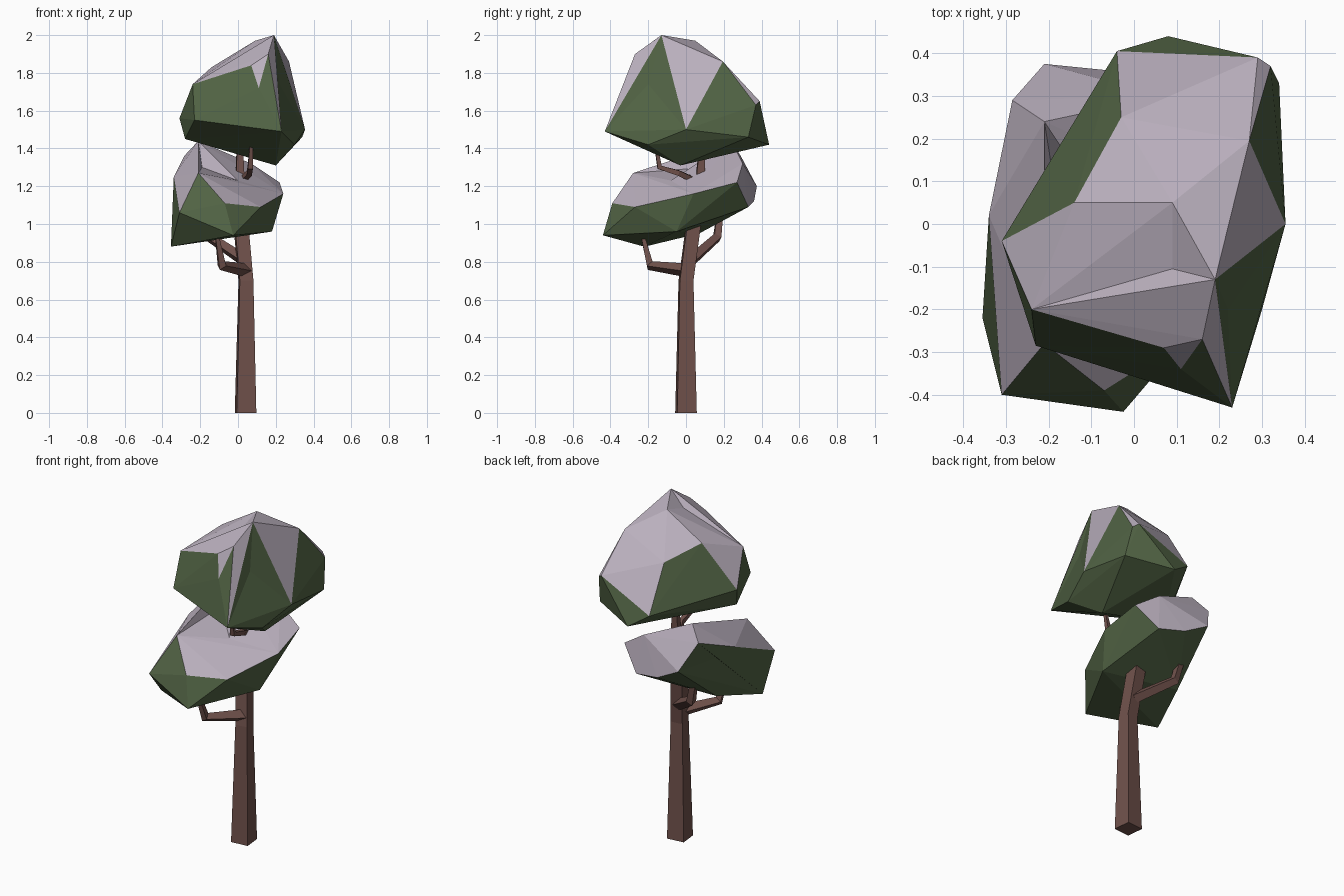
import bpy, bmesh, math
from mathutils import Vector
from mathutils.geometry import closest_point_on_tri

if "Cube" in bpy.data.objects:
    bpy.data.objects.remove(bpy.data.objects["Cube"])


def material(name, color):
    m = bpy.data.materials.new(name)
    m.diffuse_color = (*color, 1)
    m.use_nodes = True
    m.node_tree.nodes["Principled BSDF"].inputs["Base Color"].default_value = m.diffuse_color
    return m


BARK = material("brown bark", (0.16, 0.082, 0.070))
LEAF = material("dark green foliage", (0.083, 0.125, 0.058))
SNOW = material("grey lilac snow", (0.50, 0.44, 0.52))


def finish(bm, name, mats):
    bmesh.ops.recalc_face_normals(bm, faces=bm.faces)
    me = bpy.data.meshes.new(name)
    bm.to_mesh(me)
    bm.free()
    for m in mats:
        me.materials.append(m)
    ob = bpy.data.objects.new(name, me)
    bpy.context.collection.objects.link(ob)
    return ob


def limb(name, path):
    """Square tapering limb through (x, y, z, half_width) points."""
    bm = bmesh.new()
    pts = [Vector(p[:3]) for p in path]
    rings = []
    for i, p in enumerate(path):
        d = pts[min(i + 1, len(pts) - 1)] - pts[max(i - 1, 0)]
        q = Vector((0, 0, 1)).rotation_difference(d.normalized())
        ring = []
        for k in range(4):
            a = math.radians(45 + 90 * k + 6)
            off = Vector((math.cos(a), math.sin(a), 0)) * p[3] * 1.414
            ring.append(bm.verts.new(pts[i] + q @ off))
        rings.append(ring)
    for r0, r1 in zip(rings, rings[1:]):
        for k in range(4):
            bm.faces.new((r0[k], r0[(k + 1) % 4], r1[(k + 1) % 4], r1[k]))
    bm.faces.new(rings[0][::-1])
    bm.faces.new(rings[-1])
    return finish(bm, name, [BARK])


def crown(name, points, dents, snow_height, snow_slope):
    """Faceted clump: hull of points, pushed-in dents, snow on high or flat faces."""
    bm = bmesh.new()
    for p in points:
        bm.verts.new(p)
    bmesh.ops.convex_hull(bm, input=bm.verts[:])
    loose = [v for v in bm.verts if not v.link_faces]
    bmesh.ops.delete(bm, geom=loose, context='VERTS')
    for d in map(Vector, dents):
        face = min(bm.faces, key=lambda f: (closest_point_on_tri(
            d, *[v.co for v in f.verts[:3]]) - d).length)
        bmesh.ops.poke(bm, faces=[face])["verts"][0].co = d
    bmesh.ops.recalc_face_normals(bm, faces=bm.faces)
    bm.normal_update()
    for f in bm.faces:
        high = f.calc_center_median().z > snow_height
        f.material_index = int(f.normal.z > snow_slope or (high and f.normal.z > -0.1))
    return finish(bm, name, [LEAF, SNOW])


# Trunk and branches
limb("trunk", [(.04, 0, 0, .052), (.042, .0, .70, .036), (.015, .04, 1.0, .036),
               (.01, .075, 1.25, .022), (.01, .09, 1.45, .014)])
limb("front_branch", [(.045, 0, .755, .026), (-.085, -.19, .78, .020), (-.115, -.235, .96, .008)])
limb("back_branch", [(.03, .03, .81, .024), (-.15, .165, .93, .020), (-.18, .18, 1.06, .016)])
limb("upper_branch", [(.01, .07, 1.22, .014), (.06, -.04, 1.27, .014),
                      (.065, -.14, 1.30, .013), (.07, -.16, 1.42, .008)])

# Lower foliage clump
crown("lower_foliage", [
    (-.355, -.22, .88), (-.31, -.40, 1.06), (-.025, -.44, .94), (-.21, -.28, 1.27),
    (-.07, -.39, 1.11), (.12, -.27, 1.09), (.24, .04, 1.16), (.22, .27, 1.22),
    (.18, -.05, .96), (.07, .30, 1.32), (-.21, .24, 1.44), (-.285, .29, 1.36),
    (-.21, .375, 1.2), (-.06, .36, 1.12), (.10, .33, 1.09), (-.34, .02, 1.25),
    (-.25, .07, .95)],
    [(0, -.08, 1.23), (-.19, .115, 1.30), (-.30, .14, 1.22)], 1.17, 0.6)

# Upper foliage clump
crown("upper_foliage", [
    (.19, -.13, 2.0), (.09, .05, 1.97), (.27, .195, 1.86), (.355, 0, 1.5),
    (.23, -.43, 1.49), (.16, -.27, 1.90), (0, -.145, 1.85), (-.04, -.27, 1.73),
    (.11, -.34, 1.72), (.07, -.29, 1.84), (-.24, -.20, 1.74), (-.23, -.285, 1.55),
    (-.31, -.04, 1.56), (-.28, -.08, 1.45), (-.14, .05, 1.83), (-.03, .25, 1.76),
    (-.04, .405, 1.5), (.08, .44, 1.42), (.29, .39, 1.65), (.32, .37, 1.63),
    (.34, .33, 1.46), (.20, -.03, 1.31), (.30, -.20, 1.42)],
    [(.22, -.20, 1.74), (.09, -.105, 1.92)], 1.77, 0.4)
